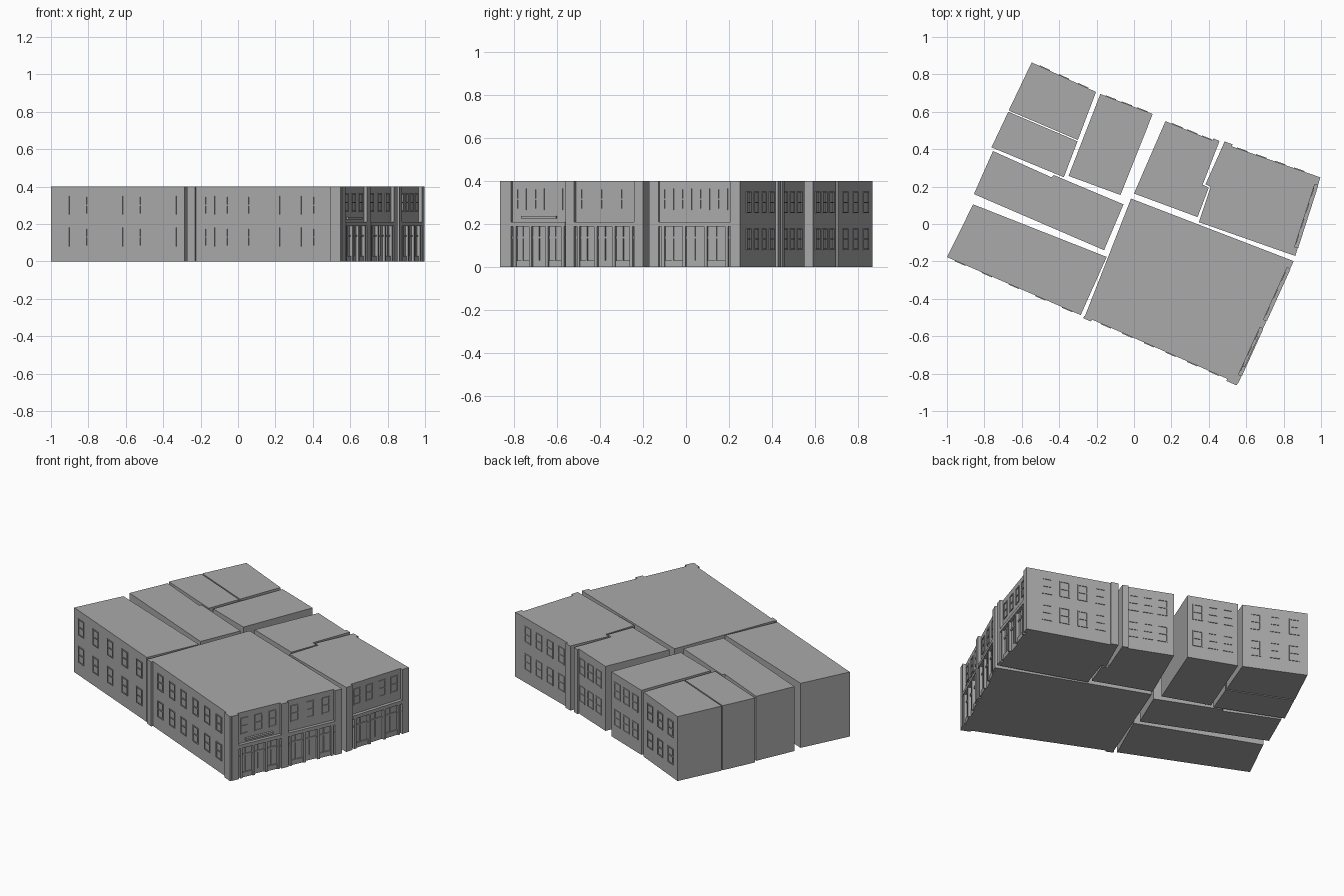
import bpy, bmesh
from mathutils import Vector

old = bpy.data.objects.get("Cube")
if old:
    bpy.data.objects.remove(old, do_unlink=True)

H = 0.4
grey = bpy.data.materials.new("plain_grey")
grey.use_nodes = True
grey.diffuse_color = (0.4, 0.4, 0.4, 1)
grey.node_tree.nodes["Principled BSDF"].inputs["Base Color"].default_value = (0.4, 0.4, 0.4, 1)


def finish(name, bm):
    bmesh.ops.recalc_face_normals(bm, faces=bm.faces)
    mesh = bpy.data.meshes.new(name)
    bm.to_mesh(mesh)
    bm.free()
    mesh.materials.append(grey)
    ob = bpy.data.objects.new(name, mesh)
    bpy.context.collection.objects.link(ob)
    return ob


def block(name, points):
    """Flat-roofed building extruded from its footprint."""
    bm = bmesh.new()
    face = bm.faces.new([bm.verts.new((x, y, 0)) for x, y in points])
    top = bmesh.ops.extrude_face_region(bm, geom=[face])["geom"]
    bmesh.ops.translate(bm, vec=(0, 0, H), verts=[g for g in top if isinstance(g, bmesh.types.BMVert)])
    finish(name, bm)


class Facade:
    """Collects boxes placed along a wall: u along it, z up, d outward."""

    def __init__(self, name, a, b):
        self.name, self.a = name, Vector(a)
        span = Vector(b) - self.a
        self.length = span.length
        self.u = span.normalized()
        self.n = Vector((self.u.y, -self.u.x))
        self.bm = bmesh.new()

    def box(self, u0, u1, z0, z1, depth):
        rings = []
        for z in (z0, z1):
            ring = []
            for u, d in ((u0, -0.002), (u1, -0.002), (u1, depth), (u0, depth)):
                p = self.a + self.u * u + self.n * d
                ring.append(self.bm.verts.new((p.x, p.y, z)))
            rings.append(ring)
        low, high = rings
        self.bm.faces.new(low)
        self.bm.faces.new(high)
        for i in range(4):
            j = (i + 1) % 4
            self.bm.faces.new((low[i], low[j], high[j], high[i]))

    def window(self, u, z0, z1, w=0.06, t=0.006, d=0.004):
        l, r, m = u - w / 2, u + w / 2, (z0 + z1) / 2
        self.box(l, l + t, z0, z1, d)
        self.box(r - t, r, z0, z1, d)
        for z in (z0, m - t / 2, z1 - t):
            self.box(l + t, r - t, z, z + t, d)

    def window_rows(self, count, margin):
        step = (self.length - 2 * margin) / count
        for z in (0.08, 0.25):
            for i in range(count):
                self.window(margin + step * (i + 0.5), z, z + 0.1)

    def pilaster(self, u, w=0.045, d=0.012):
        self.box(u, u + w, 0, H, d)

    def shopfront(self, u0, u1, windows, ledge=False):
        """Shop bay with posts, transom, sign band and windows above."""
        w = u1 - u0
        self.box(u0, u1, 0.188, 0.21, 0.02)
        self.box(u0, u1, 0.132, 0.142, 0.006)
        for f in (0.04, 0.33, 0.63, 0.92):
            self.box(u0 + f * w, u0 + f * w + 0.014, 0, 0.188, 0.016)
        for f in (0.18, 0.48, 0.78):
            self.box(u0 + f * w, u0 + f * w + 0.006, 0.03, 0.188, 0.006)
        for f in (0.08, 0.67):
            self.box(u0 + f * w, u0 + (f + 0.25) * w, 0, 0.03, 0.008)
        if ledge:
            self.box(u0 + 0.18 * w, u0 + 0.82 * w, 0.225, 0.237, 0.014)
        for i in range(windows):
            self.window(u0 + w * (i + 0.5) / windows, 0.265, 0.365, 0.05)

    def done(self):
        finish(self.name, self.bm)


# Building footprints, counter-clockwise
block("north_west_house", [(-0.67, 0.607), (-0.30, 0.449), (-0.203, 0.706), (-0.547, 0.864)])
block("north_west_annex", [(-0.762, 0.41), (-0.375, 0.25), (-0.302, 0.442), (-0.672, 0.6)])
block("north_middle_house", [(-0.35, 0.257), (-0.072, 0.155), (0.1, 0.588), (-0.18, 0.695)])
block("west_house", [(-0.856, 0.16), (-0.16, -0.14), (-0.056, 0.105), (-0.43, 0.262), (-0.442, 0.25), (-0.754, 0.39)])
block("south_west_house", [(-1, -0.177), (-0.285, -0.487), (-0.146, -0.176), (-0.86, 0.105)])
block("corner_building", [(-0.263, -0.494), (0.54, -0.846), (0.837, -0.192), (-0.016, 0.136), (-0.03, 0.1)])
block("north_house", [(0, 0.163), (0.34, 0.037), (0.4, 0.195), (0.367, 0.21), (0.453, 0.433), (0.168, 0.55)])
block("east_building", [(0.347, 0.01), (0.845, -0.165), (0.98, 0.255), (0.48, 0.43), (0.382, 0.212), (0.41, 0.198)])

# Plain fronts with two rows of windows
for name, a, b, count, margin in (
    ("south_west_front", (-1, -0.177), (-0.285, -0.487), 5, 0.0),
    ("corner_south_front", (-0.263, -0.494), (0.54, -0.846), 6, 0.06),
    ("east_north_front", (0.98, 0.255), (0.48, 0.43), 4, 0.05),
    ("north_house_front", (0.453, 0.433), (0.168, 0.55), 3, 0.025),
    ("north_middle_front", (0.1, 0.588), (-0.18, 0.695), 3, 0.015),
    ("north_west_front", (-0.203, 0.706), (-0.547, 0.864), 3, 0.02),
):
    f = Facade(name, a, b)
    f.window_rows(count, margin)
    if name == "corner_south_front":
        f.pilaster(-0.004)
        f.pilaster(f.length - 0.045, 0.06)
    elif name == "east_north_front":
        f.pilaster(f.length - 0.045)
    elif name == "north_house_front":
        f.pilaster(0, 0.035)
    f.done()

# Shop fronts along the street on the east
shop = Facade("corner_shop_front", (0.54, -0.846), (0.837, -0.192))
L = shop.length
mid = L * 0.48
for u in (0, mid - 0.022, L - 0.045):
    shop.pilaster(u, d=0.018)
shop.shopfront(0.045, mid - 0.022, 3, ledge=True)
shop.shopfront(mid + 0.023, L - 0.045, 3)
shop.done()

shop = Facade("east_shop_front", (0.845, -0.165), (0.98, 0.255))
L = shop.length
for u in (0, L - 0.045):
    shop.pilaster(u, d=0.018)
shop.shopfront(0.045, L - 0.045, 4)
shop.done()
